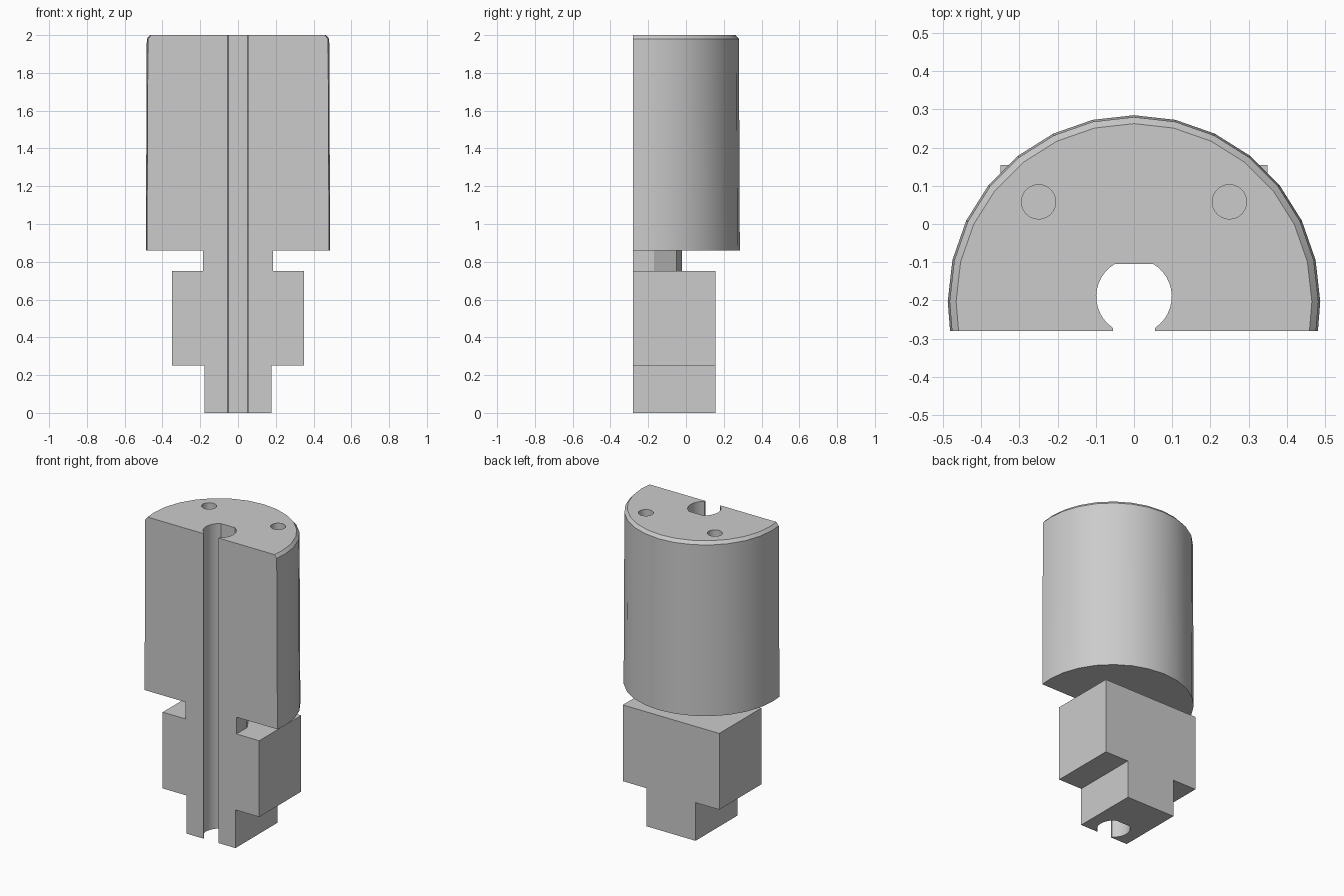
import bpy
import bmesh
from math import cos, sin, radians

cube = bpy.data.objects.get("Cube")
if cube:
    bpy.data.objects.remove(cube, do_unlink=True)

steel = bpy.data.materials.new("grey steel")
steel.use_nodes = True
GREY = (0.6, 0.6, 0.6, 1)
steel.diffuse_color = GREY
steel.node_tree.nodes["Principled BSDF"].inputs["Base Color"].default_value = GREY

FRONT = -0.28   # flat split face
AXIS = -0.203   # axis of the round parts


def arc(r, start, end, steps, cx=0, cy=AXIS):
    angles = [radians(start + (end - start) * i / steps) for i in range(steps + 1)]
    return [(cx + r * cos(a), cy + r * sin(a)) for a in angles]


def half_round(r):
    """Round outline cut flat along the split face."""
    x = (r * r - (FRONT - AXIS) ** 2) ** 0.5
    return [(x, FRONT)] + arc(r, 0, 180, 14) + [(-x, FRONT)]


def box(half_width, back):
    return [(half_width, FRONT), (half_width, back), (-half_width, back), (-half_width, FRONT)]


def loft(name, layers):
    """Closed solid through a stack of (z, outline) layers."""
    bm = bmesh.new()
    rings = [[bm.verts.new((x, y, z)) for x, y in outline] for z, outline in layers]
    n = len(rings[0])
    for low, high in zip(rings, rings[1:]):
        for i in range(n):
            j = (i + 1) % n
            bm.faces.new((low[i], low[j], high[j], high[i]))
    bm.faces.new(rings[0][::-1])
    bm.faces.new(rings[-1])
    bmesh.ops.recalc_face_normals(bm, faces=bm.faces)
    mesh = bpy.data.meshes.new(name)
    bm.to_mesh(mesh)
    bm.free()
    mesh.materials.append(steel)
    obj = bpy.data.objects.new(name, mesh)
    bpy.context.collection.objects.link(obj)
    return obj


def combine(target, other, operation):
    """Apply a boolean and discard the helper solid."""
    mod = target.modifiers.new(operation.lower(), "BOOLEAN")
    mod.operation = operation
    mod.solver = "EXACT"
    mod.object = other
    bpy.context.view_layer.objects.active = target
    bpy.ops.object.modifier_apply(modifier=mod.name)
    bpy.data.objects.remove(other, do_unlink=True)


# Slightly tapered half-round body with a chamfered top
body = loft("split_holder", [(0.86, half_round(0.488)), (1.98, half_round(0.483)),
                             (2.0, half_round(0.466))])

# Faceted neck, square block and narrow foot tang
side = [(0.185, FRONT), (0.185, -0.17), (0.115, -0.05), (0.05, -0.02)]
neck = side + [(-x, y) for x, y in reversed(side)]
combine(body, loft("neck", [(0.7, neck), (0.9, neck)]), "UNION")
block = box(0.35, 0.155)
combine(body, loft("block", [(0.25, block), (0.75, block)]), "UNION")
tang = box(0.178, 0.155)
combine(body, loft("foot_tang", [(0, tang), (0.3, tang)]), "UNION")

# Full-length channel: round bore with a flat back and a narrow front slot
bore = arc(0.099, -56, 59, 12, cy=-0.19)
bore += [(-x, y) for x, y in reversed(bore)]
slot_x = bore[0][0]
channel = [(slot_x, FRONT - 0.1)] + bore + [(-slot_x, FRONT - 0.1)]
combine(body, loft("channel_cutter", [(-0.1, channel), (2.1, channel)]), "DIFFERENCE")

# Pair of blind holes in the top
for x in (-0.25, 0.25):
    hole = arc(0.045, 0, 345, 23, cx=x, cy=0.058)
    combine(body, loft("hole_cutter", [(1.6, hole), (2.1, hole)]), "DIFFERENCE")

# Smooth the curved walls, keep the machined edges sharp
bpy.ops.object.select_all(action="DESELECT")
body.select_set(True)
bpy.context.view_layer.objects.active = body
bpy.ops.object.shade_smooth_by_angle(angle=radians(30))
